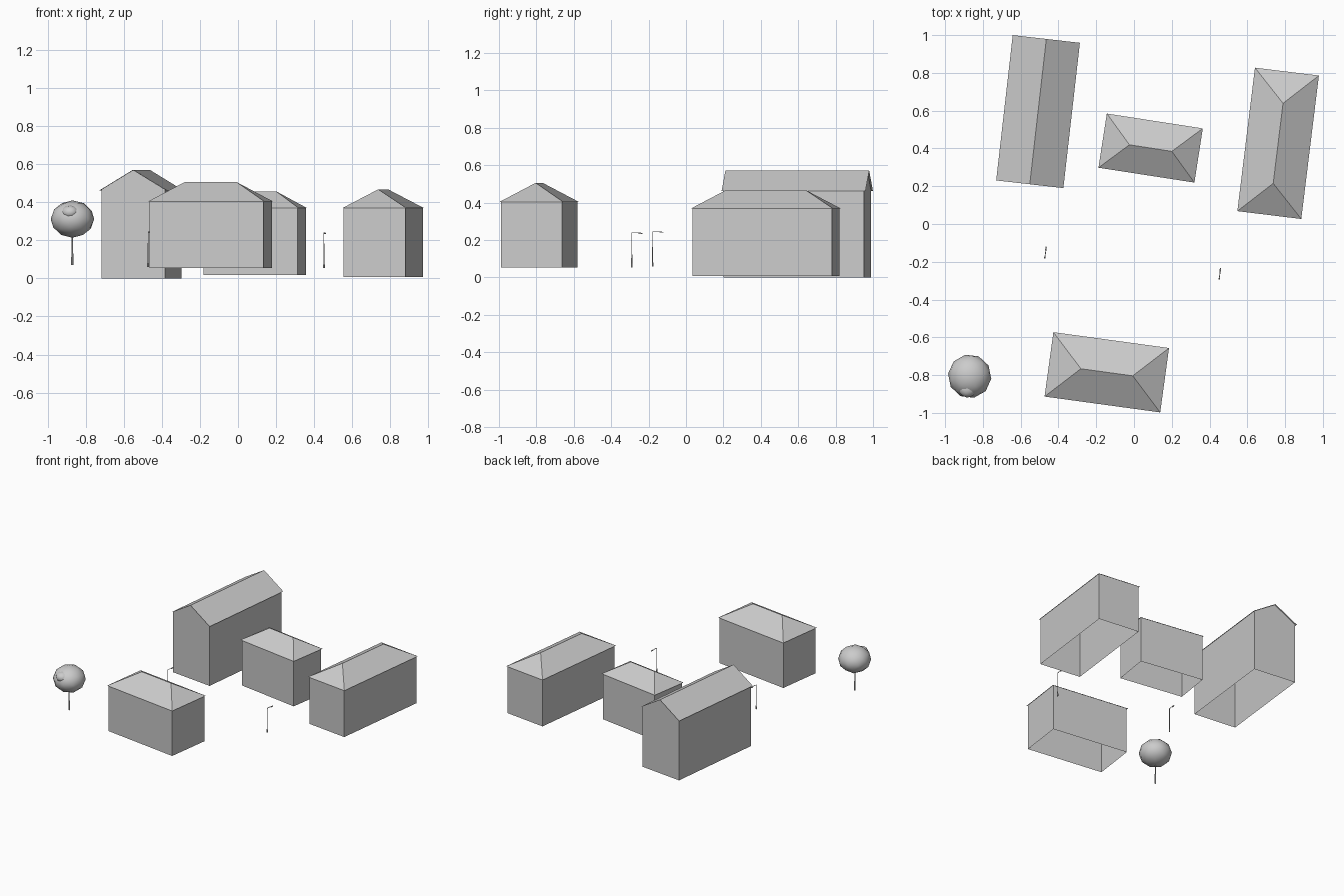
import bpy
import math
from mathutils import Matrix, Vector

if "Cube" in bpy.data.objects:
    bpy.data.objects.remove(bpy.data.objects["Cube"])


def make_object(name, verts, faces, loc=(0, 0, 0), angle=0.0):
    mesh = bpy.data.meshes.new(name)
    mesh.from_pydata(verts, [], faces)
    mesh.update()
    ob = bpy.data.objects.new(name, mesh)
    bpy.context.collection.objects.link(ob)
    ob.location = loc
    ob.rotation_euler.z = math.radians(angle)
    return ob


def rect(l, w, z):
    return [(-l, -w, z), (l, -w, z), (l, w, z), (-l, w, z)]


SIDES = [(i, (i + 1) % 4, 4 + (i + 1) % 4, 4 + i) for i in range(4)]


def hip_house(name, cx, cy, length, width, ridge, angle, base, eave, top, over=0.007):
    l, w, r = length / 2, width / 2, ridge / 2
    # walls: open shell, long axis on local x
    make_object(name + "_walls", rect(l - over, w - over, base) + rect(l - over, w - over, eave + 0.003),
                SIDES, (cx, cy, 0), angle)
    # hipped roof sheet
    make_object(name + "_roof", rect(l, w, eave) + [(-r, 0, top), (r, 0, top)],
                [(0, 1, 5, 4), (1, 2, 5), (2, 3, 4, 5), (3, 0, 4)], (cx, cy, 0), angle)


def gable_house(name, cx, cy, length, width, angle, base, eave, top, over=0.01):
    l, w = length / 2, width / 2
    a, b = l - over, w - over
    wall_top = eave + over * (top - eave) / w - 0.001
    # walls with pointed gable ends
    make_object(name + "_walls",
                rect(a, b, base) + rect(a, b, wall_top) + [(-a, 0, top - 0.001), (a, 0, top - 0.001)],
                [SIDES[0], (1, 2, 6, 9, 5), SIDES[2], (3, 0, 4, 8, 7)], (cx, cy, 0), angle)
    # two roof slopes
    make_object(name + "_roof", rect(l, w, eave) + [(-l, 0, top), (l, 0, top)],
                [(0, 1, 5, 4), (2, 3, 4, 5)], (cx, cy, 0), angle)


def rod(name, p, q, r1, r2, sides=8):
    p, q = Vector(p), Vector(q)
    bpy.ops.mesh.primitive_cone_add(vertices=sides, radius1=r1, radius2=r2, depth=(q - p).length,
                                    location=(p + q) / 2,
                                    rotation=(q - p).to_track_quat('Z', 'Y').to_euler())
    bpy.context.object.name = name


def street_lamp(name, x, y, z):
    top = z + 0.185
    rod(name + "_base", (x, y, z), (x, y, z + 0.02), 0.005, 0.005)
    rod(name + "_post", (x, y, z), (x, y, top), 0.003, 0.002)
    rod(name + "_arm", (x, y, top), (x + 0.007, y + 0.05, top), 0.002, 0.002)
    # lamp head at the end of the arm
    bpy.ops.mesh.primitive_cube_add(size=1, location=(x + 0.006, y + 0.047, top - 0.003),
                                    rotation=(0, 0, math.radians(-8)))
    bpy.context.object.scale = (0.007, 0.022, 0.005)
    bpy.context.object.name = name + "_head"


def foliage(name, loc, scale, turn):
    bpy.ops.mesh.primitive_ico_sphere_add(subdivisions=2, radius=1, location=loc,
                                          rotation=(0, 0, turn))
    bpy.context.object.scale = scale
    bpy.context.object.name = name
    bpy.ops.object.shade_smooth()


# houses
gable_house("gable_house", -0.508, 0.595, 0.774, 0.358, 83.5, 0.0, 0.462, 0.571)
hip_house("middle_house", 0.088, 0.402, 0.514, 0.290, 0.227, -8.8, 0.019, 0.369, 0.458)
hip_house("right_house", 0.763, 0.427, 0.765, 0.341, 0.427, 83.0, 0.008, 0.369, 0.468)
hip_house("front_house", -0.144, -0.785, 0.618, 0.344, 0.277, -7.8, 0.054, 0.404, 0.506)

# street lamps
street_lamp("left_lamp", -0.472, -0.178, 0.06)
street_lamp("right_lamp", 0.451, -0.290, 0.054)

# tree
rod("tree_trunk_lower", (-0.871, -0.807, 0.07), (-0.871, -0.807, 0.14), 0.006, 0.005)
rod("tree_trunk_upper", (-0.871, -0.807, 0.14), (-0.871, -0.807, 0.25), 0.004, 0.003)
foliage("tree_crown", (-0.870, -0.806, 0.312), (0.115, 0.116, 0.098), 0.2)
foliage("tree_crown_bump", (-0.882, -0.872, 0.347), (0.047, 0.047, 0.038), 0.6)
